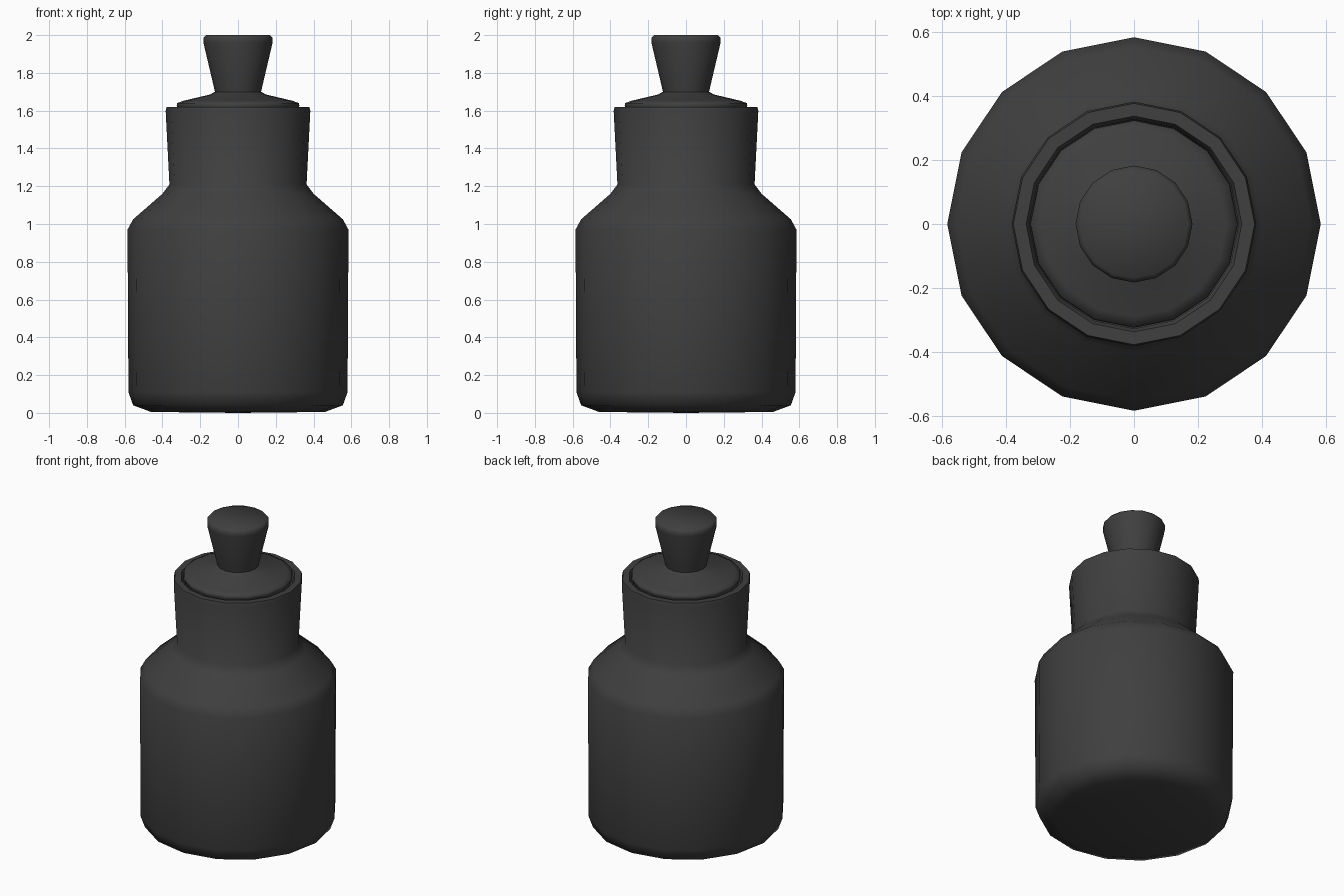
import bpy
import bmesh
import math

SIDES = 16

if "Cube" in bpy.data.objects:
    bpy.data.objects.remove(bpy.data.objects["Cube"], do_unlink=True)

dark_glass = bpy.data.materials.new("dark_grey_glass")
colour = (0.05, 0.05, 0.05, 1)
dark_glass.use_nodes = True
dark_glass.diffuse_color = colour
shader = next(n for n in dark_glass.node_tree.nodes if n.type == "BSDF_PRINCIPLED")
shader.inputs["Base Color"].default_value = colour


def lathe(name, profile):
    """Turn a (radius, height) profile about z into a closed smooth part."""
    bm = bmesh.new()
    verts = [bm.verts.new((r, 0, z)) for r, z in profile]
    edges = [bm.edges.new(pair) for pair in zip(verts, verts[1:])]
    bmesh.ops.spin(bm, geom=verts + edges, cent=(0, 0, 0), axis=(0, 0, 1),
                   angle=2 * math.pi, steps=SIDES, use_merge=True)
    bmesh.ops.remove_doubles(bm, verts=bm.verts[:], dist=0.0005)
    bmesh.ops.recalc_face_normals(bm, faces=bm.faces[:])
    mesh = bpy.data.meshes.new(name)
    bm.to_mesh(mesh)
    bm.free()
    mesh.materials.append(dark_glass)
    obj = bpy.data.objects.new(name, mesh)
    bpy.context.collection.objects.link(obj)
    bpy.ops.object.select_all(action="DESELECT")
    obj.select_set(True)
    bpy.context.view_layer.objects.active = obj
    bpy.ops.object.shade_smooth_by_angle(angle=math.radians(60))
    return obj


# Bottle: base, body, shoulder, flared neck, rim and the socket for the stopper
lathe("bottle", [
    (0, 0), (0.46, 0.005), (0.555, 0.04), (0.58, 0.11),
    (0.585, 0.97), (0.555, 1.025), (0.40, 1.16), (0.363, 1.21),
    (0.383, 1.60), (0.378, 1.62), (0.338, 1.62), (0.328, 1.60),
    (0.30, 1.3), (0, 1.3),
])

# Stopper: plug, low cap and flared knob
lathe("stopper", [
    (0, 1.35), (0.28, 1.35), (0.315, 1.61), (0.325, 1.625),
    (0.322, 1.64), (0.29, 1.652), (0.15, 1.685), (0.122, 1.70),
    (0.183, 1.96), (0.183, 1.985), (0.17, 2.0), (0, 2.0),
])
